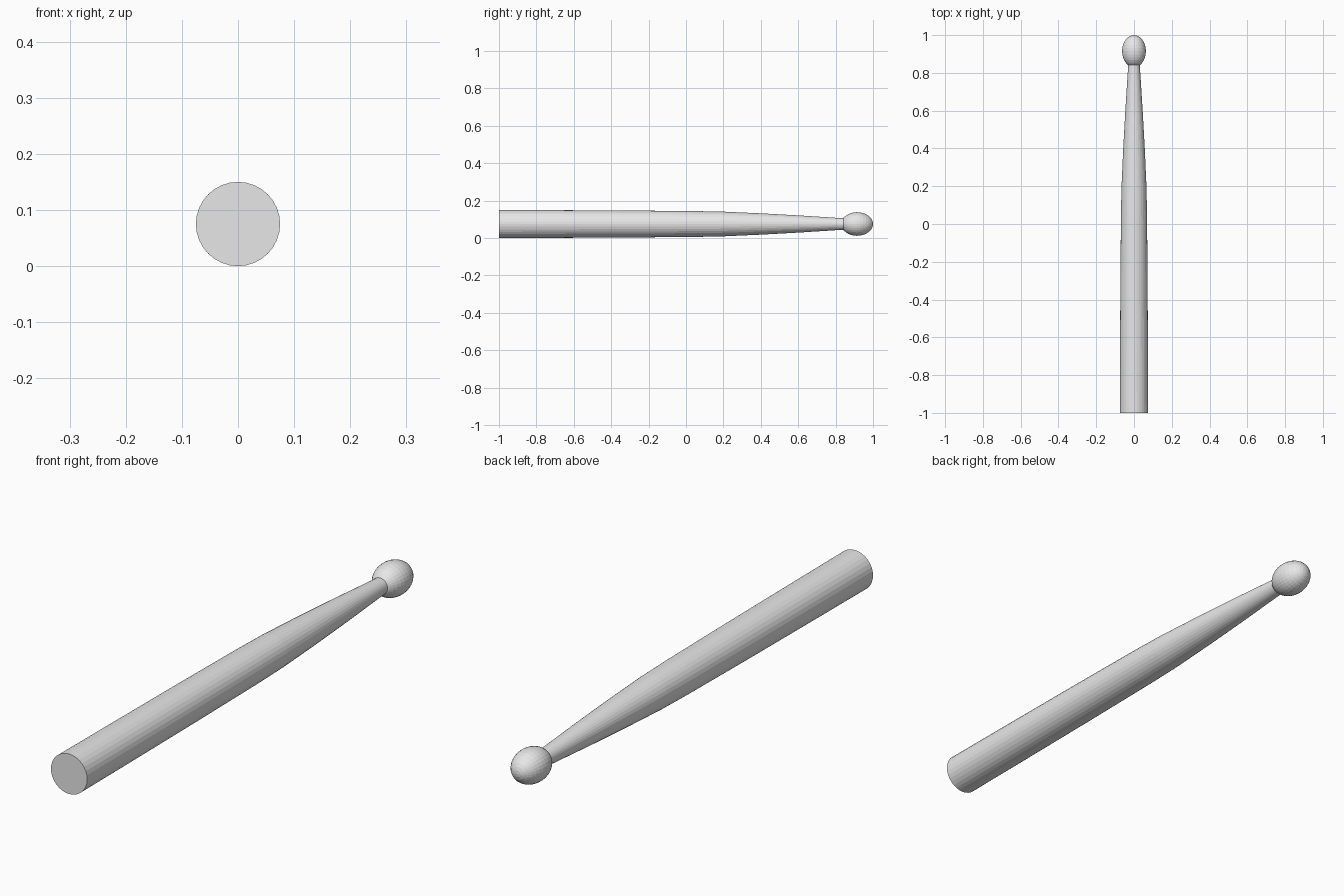
import bpy
import bmesh
from math import pi
from mathutils import Matrix

cube = bpy.data.objects.get("Cube")
if cube:
    bpy.data.objects.remove(cube, do_unlink=True)

SIDES = 32
RADIUS = 0.075

grey = bpy.data.materials.new("plain grey")
grey.use_nodes = True
grey.diffuse_color = (0.8, 0.8, 0.8, 1)
grey.node_tree.nodes["Principled BSDF"].inputs["Base Color"].default_value = (0.8, 0.8, 0.8, 1)


def add_object(name, bm):
    bmesh.ops.recalc_face_normals(bm, faces=bm.faces)
    mesh = bpy.data.meshes.new(name)
    bm.to_mesh(mesh)
    bm.free()
    mesh.materials.append(grey)
    obj = bpy.data.objects.new(name, mesh)
    bpy.context.collection.objects.link(obj)
    return obj


def ring(bm, y, radius):
    turn = Matrix.Translation((0, y, RADIUS)) @ Matrix.Rotation(-pi / 2, 4, "X")
    return bmesh.ops.create_circle(bm, segments=SIDES, radius=radius, matrix=turn)["verts"]


# Shaft: rings along y, nearly straight at the grip, tapering to the neck
profile = [(-1, RADIUS), (-0.7, 0.074), (-0.3, 0.072), (0.05, 0.069), (0.2, 0.066),
           (0.4, 0.057), (0.6, 0.046), (0.82, 0.032), (0.86, 0.030)]
bm = bmesh.new()
rings = [ring(bm, y, r) for y, r in profile]
for a, b in zip(rings, rings[1:]):
    for i in range(SIDES):
        j = (i + 1) % SIDES
        bm.faces.new((a[i], a[j], b[j], b[i]))
bm.faces.new(rings[0])
bm.faces.new(rings[-1])
add_object("shaft", bm)

# Tip: an oval bead with its poles along the stick
bm = bmesh.new()
place = (Matrix.Translation((0, 0.915, RADIUS)) @ Matrix.Diagonal((0.063, 0.085, 0.063, 1))
         @ Matrix.Rotation(-pi / 2, 4, "X"))
bmesh.ops.create_uvsphere(bm, u_segments=SIDES, v_segments=SIDES // 2, radius=1, matrix=place)
add_object("tip_bead", bm)
